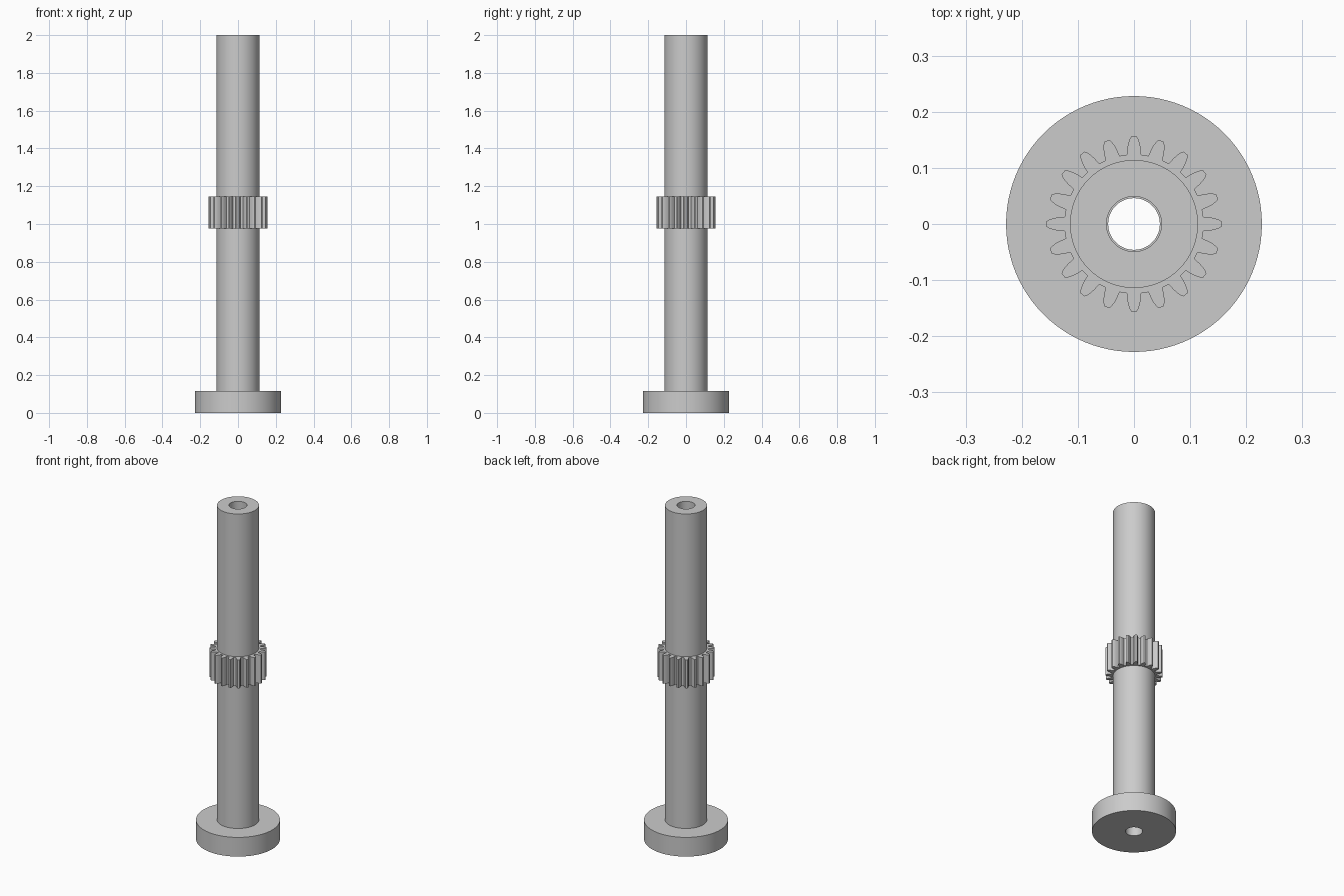
import bpy
import math
from math import cos, sin, pi

cube = bpy.data.objects.get("Cube")
if cube:
    bpy.data.objects.remove(cube, do_unlink=True)

steel = bpy.data.materials.new("light grey steel")
steel.use_nodes = True
steel.diffuse_color = (0.6, 0.6, 0.6, 1)
steel.node_tree.nodes["Principled BSDF"].inputs["Base Color"].default_value = steel.diffuse_color


def stack(name, loops, closed=False):
    """Bridge rings of equal point count, outside first then over the top."""
    n = len(loops[0])
    verts = [p for loop in loops for p in loop]
    faces = []
    for k in range(len(loops) if closed else len(loops) - 1):
        a, b = k * n, (k + 1) % len(loops) * n
        faces += [(a + i, a + (i + 1) % n, b + (i + 1) % n, b + i) for i in range(n)]
    mesh = bpy.data.meshes.new(name)
    mesh.from_pydata(verts, [], faces)
    mesh.materials.append(steel)
    obj = bpy.data.objects.new(name, mesh)
    bpy.context.collection.objects.link(obj)
    bpy.ops.object.select_all(action='DESELECT')
    obj.select_set(True)
    bpy.context.view_layer.objects.active = obj
    bpy.ops.object.shade_smooth_by_angle(angle=math.radians(30))
    return obj


def ring(polar, z, radius=None):
    return [((radius or r) * cos(a), (radius or r) * sin(a), z) for a, r in polar]


circle = [(2 * pi * i / 96, 1) for i in range(96)]
SHAFT_R, BORE_R, BASE_TOP = 0.114, 0.049, 0.115

# Base flange with a slightly narrower bore
base_profile = [(0.046, 0), (0.228, 0), (0.228, BASE_TOP), (0.046, BASE_TOP)]
stack("base_flange", [ring(circle, z, r) for r, z in base_profile], closed=True)

# Hollow shaft standing on the flange
shaft_profile = [(SHAFT_R, BASE_TOP), (SHAFT_R, 2), (BORE_R, 2), (BORE_R, BASE_TOP)]
stack("hollow_shaft", [ring(circle, z, r) for r, z in shaft_profile])

# Gear: tapered teeth on a collar around the shaft
TEETH = 20
flank = [(0.105, 0.124), (0.092, 0.133), (0.074, 0.143), (0.052, 0.151), (0.03, 0.156)]
tooth = [(-a, r) for a, r in flank] + [(a, r) for a, r in reversed(flank)]
outline = [(2 * pi * t / TEETH + a, r)
           for t in range(TEETH) for a, r in tooth + [(pi / TEETH, 0.124)]]
low, high = 0.975, 1.145
stack("gear", [ring(outline, low, SHAFT_R - 0.001), ring(outline, low),
               ring(outline, high), ring(outline, high, SHAFT_R - 0.001)])
